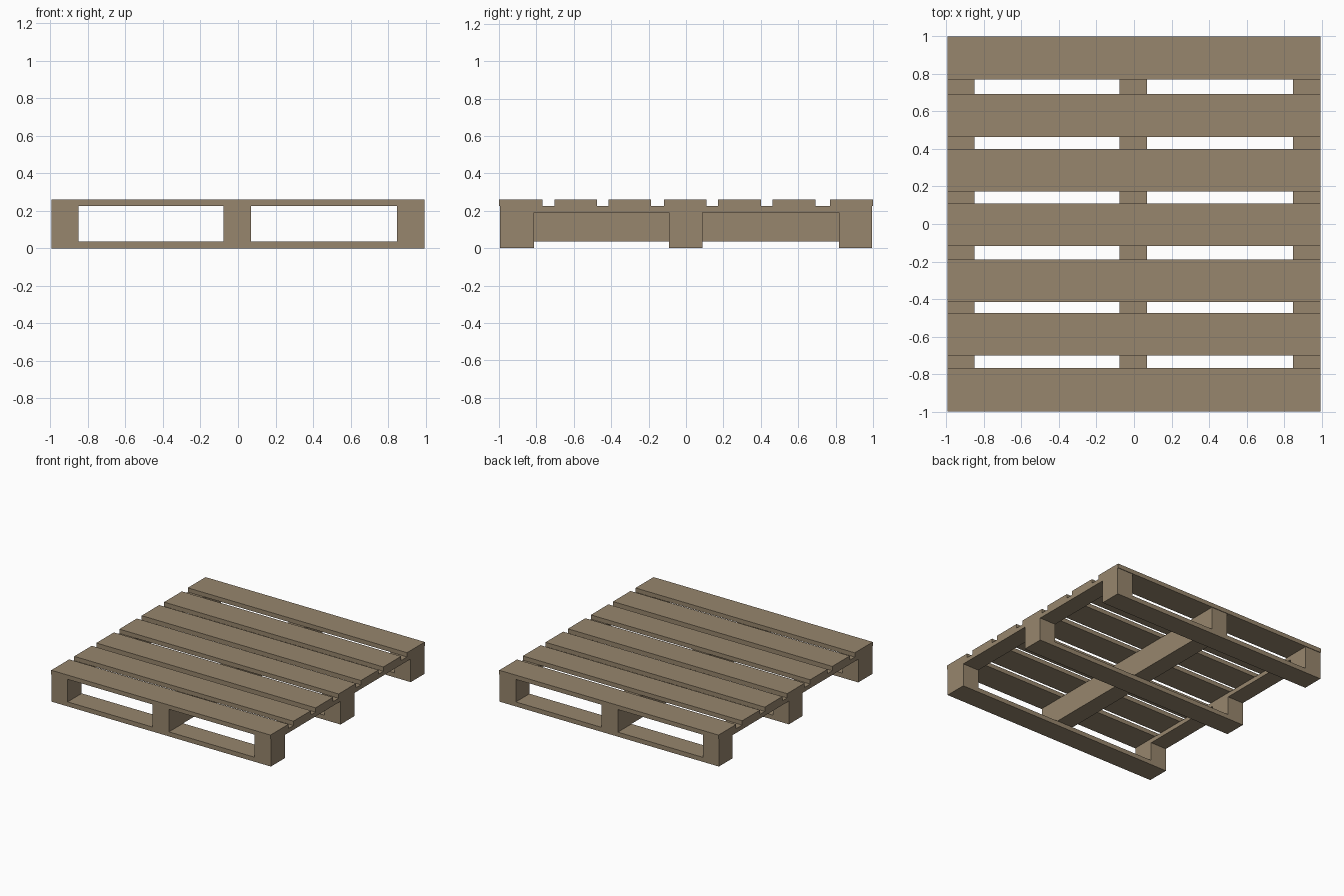
import bpy

if "Cube" in bpy.data.objects:
    bpy.data.objects.remove(bpy.data.objects["Cube"])

wood = bpy.data.materials.new("weathered_wood")
wood.diffuse_color = (0.309, 0.238, 0.153, 1)
wood.use_nodes = True
wood.node_tree.nodes["Principled BSDF"].inputs["Base Color"].default_value = wood.diffuse_color


def box(name, x, y, z):
    """Box from (min, max) ranges."""
    bpy.ops.mesh.primitive_cube_add(size=1, location=[(a + b) / 2 for a, b in (x, y, z)])
    o = bpy.context.object
    o.name = name
    o.scale = [b - a for a, b in (x, y, z)]
    bpy.ops.object.transform_apply(location=False, rotation=False, scale=True)
    o.data.materials.append(wood)
    return o


FULL_X = (-0.995, 0.995)
DECK_BOTTOM, DECK_TOP = 0.225, 0.26
SKID_TOP, RAIL_BOTTOM = 0.037, 0.19

# Seven deck boards
deck = [(-1.0, -0.767), (-0.702, -0.475), (-0.415, -0.188), (-0.117, 0.11),
        (0.172, 0.4), (0.463, 0.693), (0.77, 1.0)]
for i, y in enumerate(deck):
    box(f"deck_board_{i + 1}", FULL_X, y, (DECK_BOTTOM, DECK_TOP))

# Skids under the pallet, with blocks at both ends
rows = {"front": (-0.995, -0.812), "middle": (-0.092, 0.088), "back": (0.818, 0.995)}
sides = {"left": (-0.995, -0.85), "right": (0.848, 0.995)}
for row, y in rows.items():
    box(f"{row}_skid", FULL_X, y, (0, SKID_TOP))
    for side, x in sides.items():
        box(f"{row}_{side}_block", x, y, (SKID_TOP, RAIL_BOTTOM))

# Thin side rails under the deck
for side, x in sides.items():
    box(f"{side}_rail", x, (-0.995, 0.995), (RAIL_BOTTOM, DECK_BOTTOM))

# Deep centre beam
box("centre_beam", (-0.078, 0.07), (-0.995, 0.995), (SKID_TOP, DECK_BOTTOM))
